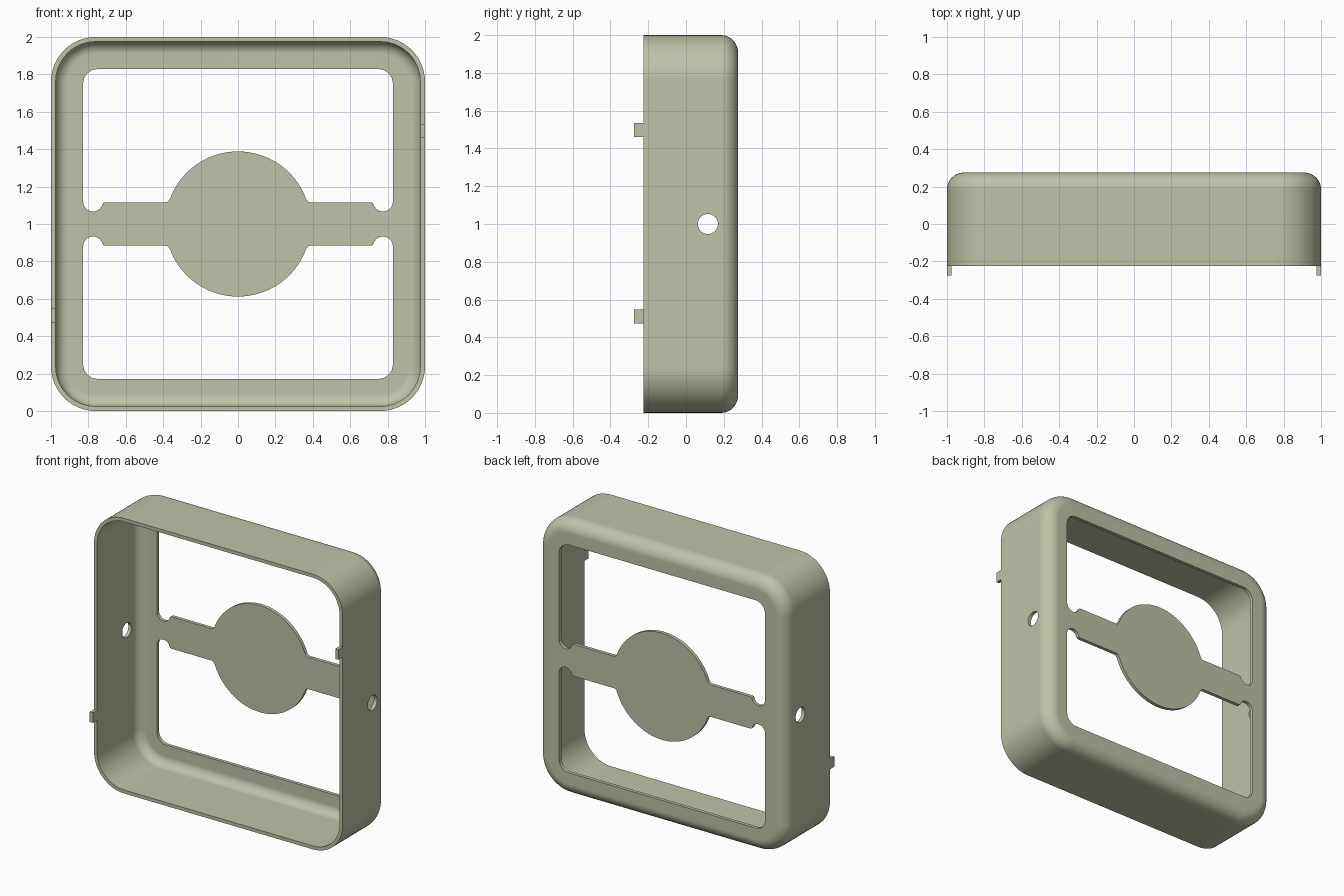
import bpy
import bmesh
from math import cos, sin, radians

cube = bpy.data.objects.get("Cube")
if cube:
    bpy.data.objects.remove(cube, do_unlink=True)

FRONT, BACK = -0.225, 0.275   # depth of the open front and closed back
WALL = 0.025                  # sheet thickness
CORNER = 0.24                 # corner radius of the box outline
FILLET = 0.09                 # rounding between walls and back
MID = 1.0                     # height of the centre

sage = bpy.data.materials.new("sage_green")
sage.use_nodes = True
sage.diffuse_color = (0.52, 0.54, 0.39, 1)
sage.node_tree.nodes["Principled BSDF"].inputs["Base Color"].default_value = sage.diffuse_color


def arc(cx, cz, r, start, end, steps):
    angles = [radians(start + (end - start) * i / steps) for i in range(steps + 1)]
    return [(cx + r * cos(a), cz + r * sin(a)) for a in angles]


def rounded_square(inset):
    c, pts = 1 - CORNER, []
    for sx, sz, a in ((1, 1, 0), (-1, 1, 90), (-1, -1, 180), (1, -1, 270)):
        pts += arc(c * sx, c * sz, CORNER - inset, a, a + 90, 14)
    return pts


def window_outline():
    # left half: top corner, notch beside the frame, bar shoulder, half disc
    half = arc(-0.75, 0.75, 0.078, 90, 180, 8)
    half += arc(-0.775, 0.12, 0.053, 180, 328, 12)
    half += [(-0.726, 0.103), (-0.72, 0.112), (-0.708, 0.116)]
    half += [(-0.388, 0.116), (-0.377, 0.119), (-0.37, 0.125)]
    half += arc(0, 0, 0.388, 159, 90, 24)
    return half + [(-x, z) for x, z in reversed(half[:-1])]


def make_loop(bm, pts, y):
    return [bm.verts.new((x, y, MID + z)) for x, z in pts]


def skin(bm, a, b):
    n = len(a)
    for i in range(n):
        j = (i + 1) % n
        bm.faces.new((a[i], a[j], b[j], b[i]))


def loop_edges(bm, loop):
    return [bm.edges.get((loop[i - 1], loop[i])) for i in range(len(loop))]


def finish(bm, name):
    bmesh.ops.recalc_face_normals(bm, faces=bm.faces)
    mesh = bpy.data.meshes.new(name)
    bm.to_mesh(mesh)
    bm.free()
    mesh.materials.append(sage)
    obj = bpy.data.objects.new(name, mesh)
    bpy.context.collection.objects.link(obj)
    return obj


# Housing: walls and rounded back edge, lofted from the outside to the inside
bm = bmesh.new()
centre_y = BACK - FILLET
outer = [(FILLET - d, y) for d, y in arc(0, centre_y, FILLET, 90, 0, 10)]
inner = [(FILLET - d, y) for d, y in arc(0, centre_y, FILLET - WALL, 0, 90, 10)]
section = outer + [(0, FRONT), (WALL, FRONT)] + inner
rings = [make_loop(bm, rounded_square(inset), y) for inset, y in section]
for a, b in zip(rings, rings[1:]):
    skin(bm, a, b)

# Back panel: two windows leave the crossbar and disc standing
back_edges, inside_edges = loop_edges(bm, rings[0]), loop_edges(bm, rings[-1])
for side in (1, -1):
    pts = [(x, z * side) for x, z in window_outline()]
    rear, fore = make_loop(bm, pts, BACK), make_loop(bm, pts, BACK - WALL)
    skin(bm, rear, fore)
    back_edges += loop_edges(bm, rear)
    inside_edges += loop_edges(bm, fore)
for edges in (back_edges, inside_edges):
    bmesh.ops.triangle_fill(bm, edges=edges, use_beauty=True, normal=(0, 1, 0))
housing = finish(bm, "housing")

# Round holes through both side walls
bpy.ops.mesh.primitive_cylinder_add(vertices=40, radius=0.053, depth=2.4,
                                    location=(0, 0.116, MID), rotation=(0, radians(90), 0))
cutter = bpy.context.object
cutter.name = "side_hole_cutter"
cutter.hide_render = True
cut = housing.modifiers.new("side_holes", 'BOOLEAN')
cut.operation = 'DIFFERENCE'
cut.solver = 'EXACT'
cut.object = cutter
bpy.ops.object.select_all(action='DESELECT')
bpy.context.view_layer.objects.active = housing
housing.select_set(True)
bpy.ops.object.modifier_apply(modifier=cut.name)
bpy.data.objects.remove(cutter, do_unlink=True)
bpy.ops.object.shade_smooth_by_angle(angle=radians(30))
weighted = housing.modifiers.new("clean_shading", 'WEIGHTED_NORMAL')
weighted.keep_sharp = True

# Locating tabs on the front rim
for name, side, height in (("left_tab", 1, 1.498), ("right_tab", -1, 0.511)):
    bm = bmesh.new()
    bmesh.ops.create_cube(bm, size=1)
    bmesh.ops.scale(bm, vec=(WALL, 0.05, 0.074), verts=bm.verts)
    bmesh.ops.translate(bm, vec=(side * (1 - WALL / 2), FRONT - 0.025, height), verts=bm.verts)
    finish(bm, name)
